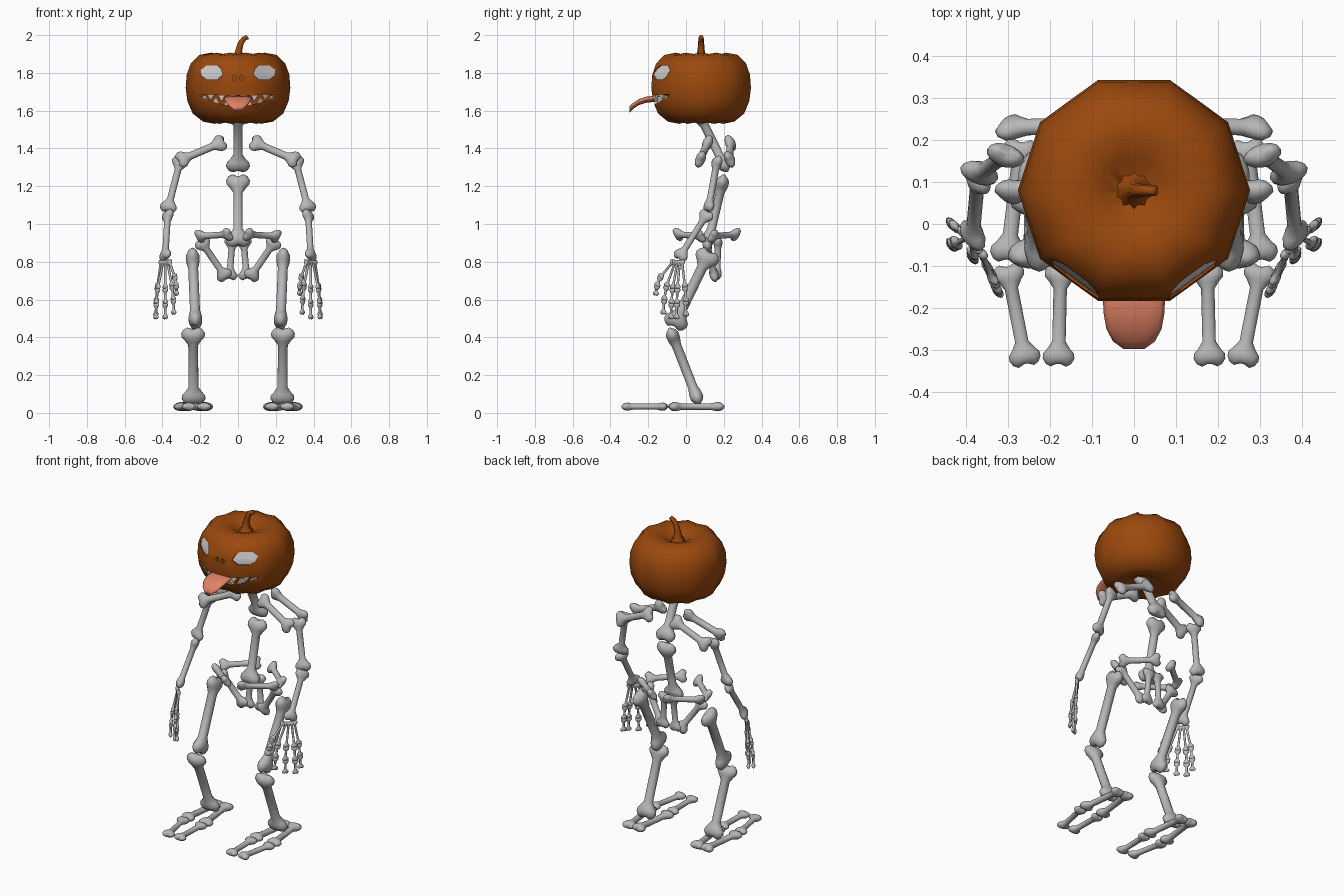
import bpy, bmesh, math
from mathutils import Vector
from mathutils.bvhtree import BVHTree

if "Cube" in bpy.data.objects:
    bpy.data.objects.remove(bpy.data.objects["Cube"])


def material(name, rgb):
    m = bpy.data.materials.new(name)
    m.diffuse_color = (*rgb, 1)
    m.use_nodes = True
    m.node_tree.nodes["Principled BSDF"].inputs["Base Color"].default_value = m.diffuse_color
    return m


BONE = material("bone_grey", (0.48, 0.48, 0.48))
ORANGE = material("pumpkin_orange", (0.33, 0.066, 0.004))
WHITE = material("eye_white", (0.62, 0.62, 0.62))
PINK = material("tongue_pink", (0.75, 0.22, 0.13))


def finish(bm, name, mat, smooth=True):
    bmesh.ops.recalc_face_normals(bm, faces=bm.faces)
    me = bpy.data.meshes.new(name)
    bm.to_mesh(me)
    bm.free()
    me.materials.append(mat)
    ob = bpy.data.objects.new(name, me)
    bpy.context.collection.objects.link(ob)
    for p in me.polygons:
        p.use_smooth = smooth
    return ob


def skin_rings(bm, rings):
    n = len(rings[0])
    for lo, hi in zip(rings, rings[1:]):
        for i in range(n):
            k = (i + 1) % n
            bm.faces.new((lo[i], lo[k], hi[k], hi[i]))


# Bone: round shaft flaring at each end into a notched double knob along a side direction
# end sections: distance from the end, half width, half thickness, lobe bulge (all in knob radii)
ENDS = [(-0.55, 0.9, 0.35, 0.4), (-0.35, 1.45, 0.75, 0.3), (0.05, 1.8, 1.0, 0.1),
        (0.55, 1.75, 1.02, 0), (1.05, 1.3, 0.95, 0)]


def bone(name, a, b, r, knob, side, both=True):
    for s in ((1, -1) if both else (1,)):
        p, q, w = (Vector((v[0] * s, v[1], v[2])) for v in (a, b, side))
        d = q - p
        length = d.length
        d.normalize()
        w = (w - d * w.dot(d)).normalized()
        t = d.cross(w)
        half = [(u * knob, hw * knob, ht * knob, bulge * knob) for u, hw, ht, bulge in ENDS]
        half.append((1.9 * knob, r, r, 0))
        secs = [(u, hw, ht, -c) for u, hw, ht, c in half]
        secs += [(length - u, hw, ht, c) for u, hw, ht, c in half[::-1]]
        bm = bmesh.new()
        rings = []
        for u, hw, ht, c in secs:
            rings.append([bm.verts.new(p + d * (u + c * abs(math.cos(g))) + w * hw * math.cos(g) + t * ht * math.sin(g))
                          for g in (math.pi * i / 7 for i in range(14))])
        skin_rings(bm, rings)
        for ring, e in ((rings[0], p), (rings[-1], q)):
            mid = bm.verts.new(sum((v.co for v in ring), Vector()) / 14 * 0.7 + e * 0.3)
            for i in range(14):
                bm.faces.new((ring[i], ring[(i + 1) % 14], mid))
        finish(bm, name + ("_right" if s > 0 else "_left") * both, BONE)


X, Y = (1, 0, 0), (0, 1, 0)

# Spine
bone("neck_spine", (0, 0.07, 1.58), (0, 0.205, 1.305), 0.024, 0.035, X, False)
bone("lower_spine", (0, 0.195, 1.23), (0, 0.12, 0.91), 0.024, 0.035, X, False)

# Shoulders and arms
bone("collar_bone", (0.09, 0.115, 1.43), (0.30, 0.075, 1.34), 0.02, 0.026, (0, 0.4, 1))
bone("shoulder_blade", (0.09, 0.235, 1.43), (0.30, 0.23, 1.34), 0.02, 0.026, (0, -0.4, 1))
bone("upper_arm", (0.305, 0.165, 1.335), (0.37, 0.12, 1.085), 0.018, 0.026, (1, 0.3, 0))
bone("forearm", (0.372, 0.11, 1.05), (0.385, -0.03, 0.83), 0.017, 0.024, (0.5, 1, 0))

# Hands: each finger is three little bones fanning out from the wrist
tips = [(0.435, 0.0, 0.52), (0.435, -0.05, 0.505), (0.385, -0.08, 0.505),
        (0.34, -0.12, 0.53), (0.325, -0.16, 0.63)]
for i, t in enumerate(tips):
    t = Vector(t)
    start = Vector((0.385 + 0.011 * (2 - i), -0.045 - 0.012 * (i - 2), 0.80))
    for j, (f, g) in enumerate(((0, 0.46), (0.5, 0.73), (0.77, 1))):
        bow = lambda u: start.lerp(t, u) + Vector((0.25 * (t.x - start.x), 0.25 * (t.y - start.y), 0)) * math.sin(math.pi * u)
        bone(f"finger_{i}_{j}", bow(f), bow(g), 0.0065, 0.0105, (0.6, 0.8, 0))

# Pelvis: a diamond ring above, struts converging below
bone("pelvis_front", (0.05, -0.045, 0.945), (0.205, 0.08, 0.935), 0.017, 0.022, (0.3, -0.5, 0.8))
bone("pelvis_back", (0.05, 0.265, 0.945), (0.205, 0.14, 0.935), 0.017, 0.022, (0.3, 0.5, 0.8))
bone("pelvis_outer_strut", (0.19, 0.11, 0.90), (0.07, 0.15, 0.725), 0.018, 0.024, X)
bone("pelvis_inner_strut", (0.03, 0.17, 0.91), (0.045, 0.165, 0.725), 0.017, 0.023, X)

# Legs
bone("thigh", (0.24, 0.115, 0.83), (0.225, -0.055, 0.48), 0.027, 0.036, Y)
bone("shin", (0.238, -0.075, 0.42), (0.235, 0.06, 0.075), 0.026, 0.035, X)

# Feet: two chains from heel to toes
for n, heel, mid, toe in (("inner", 0.205, 0.175, 0.18), ("outer", 0.27, 0.30, 0.26)):
    bone(n + "_heel_bone", (heel, 0.18, 0.033), (mid, -0.07, 0.033), 0.018, 0.024, X)
    bone(n + "_toe_bone", (mid, -0.115, 0.033), (toe, -0.32, 0.033), 0.016, 0.021, X)

# Pumpkin: lathe with ten soft ridges and straight-sided grooves
CY, SEG = 0.08, 20
profile = [(0.05, 1.565), (0.12, 1.53), (0.185, 1.542), (0.24, 1.585), (0.268, 1.65), (0.277, 1.72),
           (0.272, 1.79), (0.25, 1.85), (0.205, 1.895), (0.14, 1.907), (0.08, 1.887), (0.04, 1.86)]
bm = bmesh.new()
rings = []
for r, z in profile:
    ring = []
    for i in range(SEG):
        a = 2 * math.pi * i / SEG
        k = 0.952 if i % 2 else 1
        ring.append(bm.verts.new((r * k * math.cos(a), CY + r * k * math.sin(a),
                                  1.72 + (z - 1.72) * (0.965 if i % 2 else 1))))
    rings.append(ring)
skin_rings(bm, rings)
bm.faces.new(rings[0][::-1])
bm.faces.new(rings[-1])
skin = BVHTree.FromBMesh(bm)
pumpkin = finish(bm, "pumpkin_head", ORANGE)


def skin_y(x, z):
    hit = skin.ray_cast(Vector((x, -1, z)), Vector((0, 1, 0)))[0]
    return hit.y if hit else CY


# Carve an outline (x and z) into the pumpkin
def carve(name, outline, depth):
    bm = bmesh.new()
    f = bm.faces.new([bm.verts.new((x, -0.4, z)) for x, z in outline])
    ext = bmesh.ops.extrude_face_region(bm, geom=[f])
    for v in ext["geom"]:
        if isinstance(v, bmesh.types.BMVert):
            v.co.y = skin_y(v.co.x, v.co.z) + depth
    cutter = finish(bm, name + "_cutter", ORANGE, False)
    cutter.hide_render = True
    cutter.hide_viewport = True
    mod = pumpkin.modifiers.new(name, 'BOOLEAN')
    mod.object = cutter
    mod.operation = 'DIFFERENCE'


# Plate following the pumpkin skin, sunk below it
def plate(name, outline, mat, sink):
    n = len(outline)
    cx, cz = sum(p[0] for p in outline) / n, sum(p[1] for p in outline) / n
    edge = [(p[0] + (q[0] - p[0]) * h / 4, p[1] + (q[1] - p[1]) * h / 4)
            for p, q in zip(outline, outline[1:] + outline[:1]) for h in range(4)]
    bm = bmesh.new()
    rings = []
    for f in (0.05, 0.35, 0.7, 1.0):
        pts = [(cx + f * (x - cx), cz + f * (z - cz)) for x, z in edge]
        rings.append([bm.verts.new((x, skin_y(x, z) + sink, z)) for x, z in pts])
    skin_rings(bm, rings)
    bm.faces.new(rings[0])
    finish(bm, name, mat)


eye = [(0.082, 1.793), (0.092, 1.822), (0.11, 1.838), (0.168, 1.838), (0.198, 1.815),
       (0.192, 1.785), (0.165, 1.765), (0.11, 1.764)]
nose = [(0.007, 1.772), (0.018, 1.79), (0.032, 1.772), (0.018, 1.755)]
for s, side in ((1, "right"), (-1, "left")):
    outline = [(x * s, z) for x, z in eye]
    carve("eye_socket_" + side, outline, 0.03)
    plate("eye_" + side, outline, WHITE, 0.008)
    carve("nostril_" + side, [(x * s, z) for x, z in nose], 0.015)

# Mouth slot
lip = lambda x: 1.68 + 0.15 * x * x
chin = lambda x: 1.625 + 1.3 * x * x
xs = [-0.205 + 0.41 * i / 16 for i in range(17)]
carve("mouth", [(x, lip(x)) for x in xs] + [(x, chin(x)) for x in xs[::-1]], 0.035)

# Teeth: points alternating from the upper and lower lip
bm = bmesh.new()
for i in range(13):
    x = -0.174 + 0.029 * i
    base, tip = (lip, -1) if i % 2 else (chin, 1)
    tall = min(0.032, 0.85 * (lip(x) - chin(x)))
    tri = [(x - 0.018, base(x - 0.018)), (x + 0.018, base(x + 0.018)), (x, base(x) + tip * tall)]
    front = [bm.verts.new((a, skin_y(a, b) + 0.003, b)) for a, b in tri]
    rear = [bm.verts.new(v.co + Vector((0, 0.02, 0))) for v in front]
    bm.faces.new(front)
    bm.faces.new(rear[::-1])
    skin_rings(bm, [front, rear])
finish(bm, "teeth", WHITE, False)

# Tongue: curved slab sticking out of the mouth
bm = bmesh.new()
path = [(-0.09, 1.658, 0.06), (-0.16, 1.668, 0.074), (-0.21, 1.663, 0.073), (-0.25, 1.65, 0.066),
        (-0.28, 1.63, 0.05), (-0.298, 1.612, 0.025)]
rings = [[bm.verts.new((w * math.cos(a), y, z + 0.016 * math.sin(a) - 0.005 * (1 - abs(math.cos(a)))))
          for a in (math.pi * i / 6 for i in range(12))] for y, z, w in path]
skin_rings(bm, rings)
bm.faces.new(rings[0])
bm.faces.new(rings[-1])
finish(bm, "tongue", PINK)

# Stem: ribbed, flared at the base and bent sideways at the tip
bm = bmesh.new()
rings = []
for x, z, r in ((0, 1.855, 0.046), (0, 1.88, 0.027), (0.004, 1.92, 0.019), (0.015, 1.958, 0.016),
                (0.033, 1.982, 0.014), (0.052, 1.99, 0.013)):
    tilt = min(1.0, x * 20)
    ring = []
    for i in range(20):
        a, rr = math.pi * i / 10, r * (1 if i % 2 else 0.8)
        u = rr * math.cos(a)
        ring.append(bm.verts.new((x + u * math.cos(tilt), CY + rr * math.sin(a), z - u * math.sin(tilt))))
    rings.append(ring)
skin_rings(bm, rings)
bm.faces.new(rings[-1])
finish(bm, "stem", ORANGE)
